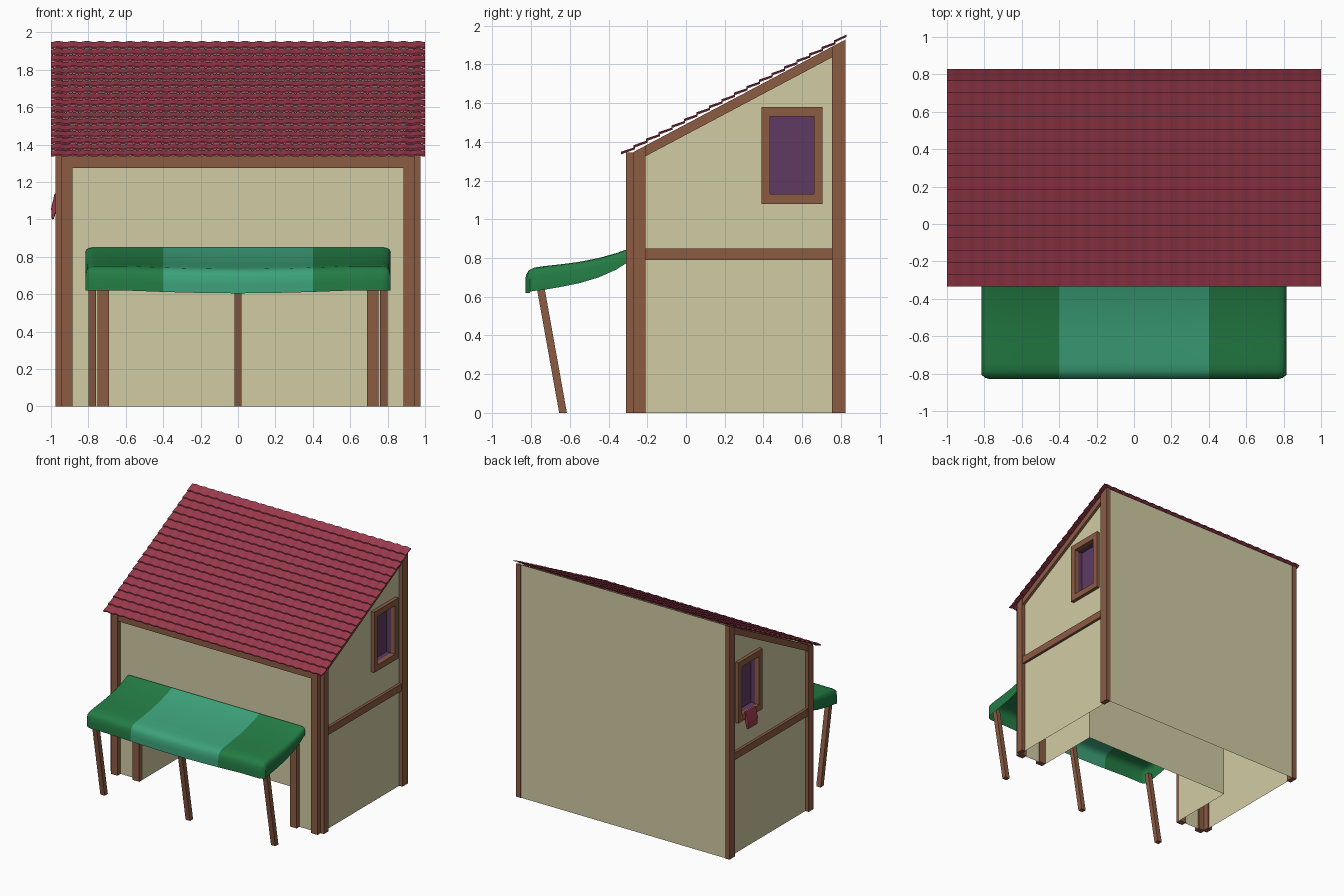
import bpy, bmesh, math
from mathutils import Vector

if "Cube" in bpy.data.objects:
    bpy.data.objects.remove(bpy.data.objects["Cube"])


def mat(name, r, g, b):
    m = bpy.data.materials.new(name)
    lin = [((c / 255 + 0.055) / 1.055) ** 2.4 for c in (r, g, b)]
    m.diffuse_color = (*lin, 1)
    m.use_nodes = True
    m.node_tree.nodes["Principled BSDF"].inputs["Base Color"].default_value = m.diffuse_color
    return m


PLASTER = mat("cream plaster", 208, 203, 164)
WOOD = mat("brown timber", 140, 92, 68)
TILE = mat("red roof tile", 155, 58, 77)
DARK_GREEN = mat("dark green cloth", 35, 124, 68)
LIGHT_GREEN = mat("light green cloth", 60, 162, 122)
PURPLE = mat("purple glass", 96, 58, 98)


def finish(name, bm, *mats, bevel=0, smooth=None):
    me = bpy.data.meshes.new(name)
    bm.to_mesh(me)
    bm.free()
    ob = bpy.data.objects.new(name, me)
    bpy.context.collection.objects.link(ob)
    for m in mats:
        me.materials.append(m)
    if bevel:
        b = ob.modifiers.new("bevel", 'BEVEL')
        b.width, b.segments = bevel, 2
    if smooth:
        bpy.ops.object.select_all(action='DESELECT')
        ob.select_set(True)
        bpy.context.view_layer.objects.active = ob
        bpy.ops.object.shade_smooth_by_angle(angle=math.radians(smooth))
    return ob


def quad(bm, pts, out):
    """Face whose normal points along out."""
    f = bm.faces.new([bm.verts.new(p) for p in pts])
    f.normal_update()
    if f.normal.dot(Vector(out)) < 0:
        f.normal_flip()


def prism(bm, a, b, place):
    """Extrude a 2D outline from a to b; place(u, v, t) gives 3D points."""
    outline, (t0, t1) = a, b
    v0 = [bm.verts.new(place(u, v, t0)) for u, v in outline]
    v1 = [bm.verts.new(place(u, v, t1)) for u, v in outline]
    n = len(outline)
    fs = [bm.faces.new(v0), bm.faces.new(v1[::-1])]
    fs += [bm.faces.new((v0[i], v1[i], v1[(i + 1) % n], v0[(i + 1) % n])) for i in range(n)]
    bmesh.ops.recalc_face_normals(bm, faces=fs)


def yz_prism(name, outline, x0, x1, m, bevel=0):
    bm = bmesh.new()
    prism(bm, outline, (x0, x1), lambda u, v, t: (t, u, v))
    return finish(name, bm, m, bevel=bevel)


def rect(u0, u1, v0, v1):
    return [(u0, v0), (u1, v0), (u1, v1), (u0, v1)]


def top(y):
    """Height of the wall top under the sloped roof."""
    return 1.38 + 0.53 * (y + 0.21)


# House shell: open-bottomed thin walls with a recess in the front
WX, YF, YB = 0.945, -0.27, 0.82
RX, RY, RZ = 0.69, 0.28, 0.78
WIN_Y, WIN_Z = (0.43, 0.66), (1.13, 1.53)
bm = bmesh.new()
quad(bm, [(-WX, YB, 0), (WX, YB, 0), (WX, YB, top(YB)), (-WX, YB, top(YB))], (0, 1, 0))
quad(bm, [(-WX, YF, RZ), (WX, YF, RZ), (WX, YF, top(YF)), (-WX, YF, top(YF))], (0, -1, 0))
quad(bm, [(-RX, RY, 0), (RX, RY, 0), (RX, RY, RZ), (-RX, RY, RZ)], (0, -1, 0))
quad(bm, [(-RX, YF, RZ), (RX, YF, RZ), (RX, RY, RZ), (-RX, RY, RZ)], (0, 0, -1))
ys = [YF, *WIN_Y, YB]
for s in (1, -1):
    quad(bm, [(s * RX, YF, 0), (s * WX, YF, 0), (s * WX, YF, RZ), (s * RX, YF, RZ)], (0, -1, 0))
    quad(bm, [(s * RX, YF, 0), (s * RX, RY, 0), (s * RX, RY, RZ), (s * RX, YF, RZ)], (-s, 0, 0))
    for i in range(3):
        a, b = ys[i], ys[i + 1]
        zs = [(0, 0), (WIN_Z[0],) * 2, (WIN_Z[1],) * 2, (top(a), top(b))]
        if i == 0:  # the low front part needs no window rows
            zs = [zs[0], zs[3]]
        for k in range(len(zs) - 1):
            if i == 1 and k == 1:
                continue  # window hole
            (p, q), (r, t) = zs[k], zs[k + 1]
            quad(bm, [(s * WX, a, p), (s * WX, b, q), (s * WX, b, t), (s * WX, a, r)], (s, 0, 0))
bmesh.ops.remove_doubles(bm, verts=bm.verts, dist=0.0005)
finish("house_walls", bm, PLASTER)

for s, side in ((1, "right"), (-1, "left")):
    x0, x1 = s * (WX - 0.01), s * 0.975
    # Side timbers: front and back posts, rafter and cross beam
    for nm, a, b in (("front", -0.27, -0.21), ("back", 0.755, 0.825)):
        yz_prism(f"{side}_{nm}_side_post", [(a, 0), (b, 0), (b, top(b)), (a, top(a))], x0, x1, WOOD)
    x1 = s * 0.967
    a, b = -0.21, 0.755
    yz_prism(f"{side}_rafter", [(a, top(a) - 0.055), (b, top(b) - 0.055), (b, top(b)), (a, top(a))],
             x0, x1, WOOD)
    yz_prism(f"{side}_cross_beam", rect(a, b, 0.79, 0.85), x0, x1, WOOD)
    # Front corner post and door post
    yz_prism(f"{side}_front_post", rect(-0.31, -0.26, 0, 1.345), s * 0.885, s * WX, WOOD)
    yz_prism(f"{side}_door_post", rect(-0.305, -0.26, 0, RZ), s * RX, s * 0.75, WOOD)
    # Window frame
    bm = bmesh.new()
    for r in (rect(0.39, 0.435, 1.08, 1.58), rect(0.66, 0.705, 1.08, 1.58),
              rect(0.435, 0.66, 1.08, 1.13), rect(0.435, 0.66, 1.53, 1.58)):
        prism(bm, r, (x0, s * 0.973), lambda u, v, t: (t, u, v))
    bmesh.ops.remove_doubles(bm, verts=bm.verts, dist=0.0005)
    finish(f"{side}_window_frame", bm, WOOD)
    # Recessed window pane with its reveals
    bm = bmesh.new()
    (a, b), (c, d) = WIN_Y, WIN_Z
    xo, xi = s * WX, s * (WX - 0.05)
    quad(bm, [(xi, a, c), (xi, b, c), (xi, b, d), (xi, a, d)], (s, 0, 0))
    for y, n in ((a, 1), (b, -1)):
        quad(bm, [(xi, y, c), (xo, y, c), (xo, y, d), (xi, y, d)], (0, n, 0))
    for z, n in ((c, 1), (d, -1)):
        quad(bm, [(xi, a, z), (xo, a, z), (xo, b, z), (xi, b, z)], (0, 0, n))
    finish(f"{side}_window_pane", bm, PURPLE)

# Beam along the front under the eaves
yz_prism("front_eave_beam", rect(-0.305, -0.26, 1.275, 1.34), -0.885, 0.885, WOOD)

# Small red cloth hanging from the left window sill
bm = bmesh.new()
prism(bm, [(-0.96, 1.14), (-0.98, 1.14), (-0.999, 1.06), (-0.996, 1.0), (-0.985, 1.0), (-0.96, 1.09)],
      (0.485, 0.615), lambda u, v, t: (u, t, v))
finish("sill_cloth", bm, TILE, bevel=0.006)

# Roof: overlapping wavy tile rows
ROWS, COLS, WAVES = 18, 156, 26
pitch = (0.83 + 0.335) / ROWS
bm = bmesh.new()
for i in range(ROWS):
    y0 = -0.335 + i * pitch
    y1 = min(y0 + pitch + 0.006, 0.83)
    zf = 1.335 + 0.523 * (i * pitch)
    zb = 1.335 + 0.523 * ((i + 1) * pitch) - 0.008
    if i == ROWS - 1:
        zb += 0.006
    prev = None
    for j in range(COLS + 1):
        x = -1 + 2 * j / COLS
        w = 0.003 * (1 - math.cos(2 * math.pi * WAVES * j / COLS))
        ring = [bm.verts.new((x, y, z + w)) for y, z in
                ((y0, zf), (y1, zb), (y1, zb + 0.006), (y0, zf + 0.008))]
        if prev:
            for k in range(4):
                n = (k + 1) % 4
                bm.faces.new((prev[k], prev[n], ring[n], ring[k]))
        else:
            bm.faces.new(ring)
        prev = ring
    bm.faces.new(prev[::-1])
bmesh.ops.recalc_face_normals(bm, faces=bm.faces)
finish("tiled_roof", bm, TILE, smooth=30)

# Awning: profile rows (y, top z, skirt z) swept over columns (x, drop)
profile = [(-0.29, 0.85, 0.785), (-0.36, 0.825, 0.74), (-0.45, 0.80, 0.70), (-0.55, 0.78, 0.67),
           (-0.65, 0.767, 0.65), (-0.74, 0.757, 0.635), (-0.785, 0.75, 0.63), (-0.813, 0.735, 0.626),
           (-0.827, 0.71, 0.622), (-0.83, 0.67, 0.621), (-0.83, 0.62, 0.62)]
half = [(0.815, 1), (0.815, 0.35), (0.808, 0.15), (0.795, 0.04), (0.77, 0),
        (0.6, 0), (0.4, 0), (0.27, 0), (0.13, 0)]
cols = [(-x, d) for x, d in half] + [(0, 0)] + half[::-1]
bm = bmesh.new()
grid = []
for y, zt, zs in profile:
    front = min(1, (-0.29 - y) / 0.5)
    row = []
    for x, d in cols:
        sag = 0.015 * front * max(0, math.cos(x / 0.6 * math.pi / 2)) if abs(x) < 0.6 else 0
        pull = max(0, (abs(x) - 0.77) / 0.045) ** 2 * 0.025  # rounded front corners
        row.append(bm.verts.new((x, max(y, -0.83 + pull), zt - d * (zt - zs) - sag)))
    grid.append(row)
for a, b in zip(grid, grid[1:]):
    for j in range(len(cols) - 1):
        f = bm.faces.new((a[j], b[j], b[j + 1], a[j + 1]))
        f.material_index = 0 if abs(f.calc_center_median().x) > 0.4 else 1
bmesh.ops.remove_doubles(bm, verts=bm.verts, dist=0.0005)
finish("awning", bm, DARK_GREEN, LIGHT_GREEN, smooth=50)

# Slanted awning legs
for x, nm in ((-0.78, "left"), (0, "middle"), (0.78, "right")):
    yz_prism(f"{nm}_awning_leg", [(-0.655, 0), (-0.615, 0), (-0.735, 0.67), (-0.775, 0.67)],
             x - 0.02, x + 0.02, WOOD)
